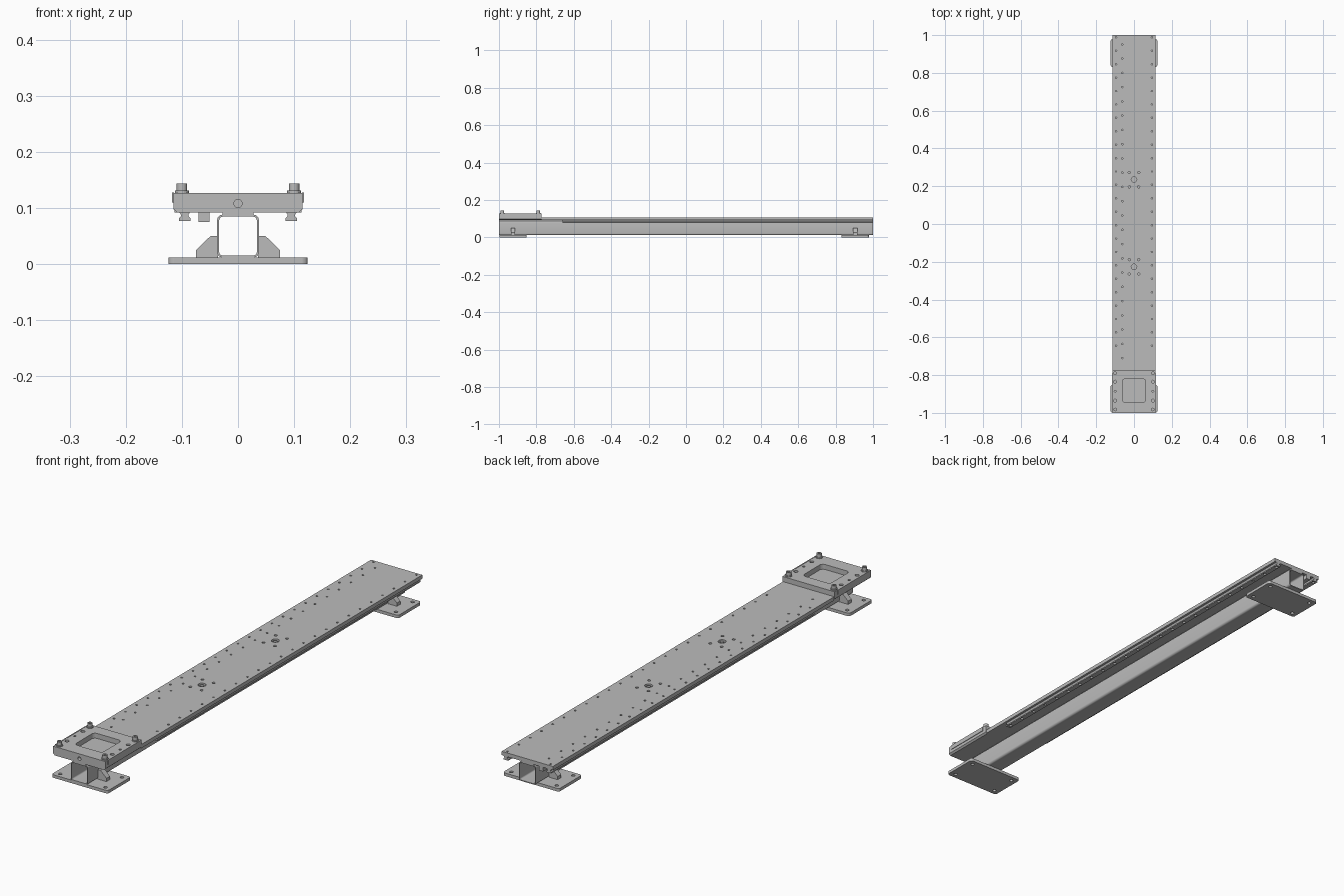
import bpy, bmesh
from math import pi, cos, sin
from mathutils import Matrix, Vector

if "Cube" in bpy.data.objects:
    bpy.data.objects.remove(bpy.data.objects["Cube"], do_unlink=True)

steel = bpy.data.materials.new("steel_grey")
steel.use_nodes = True
GREY = (0.5, 0.5, 0.5, 1)
steel.diffuse_color = GREY
steel.node_tree.nodes["Principled BSDF"].inputs["Base Color"].default_value = GREY


def finish(bm, name):
    bmesh.ops.recalc_face_normals(bm, faces=bm.faces)
    mesh = bpy.data.meshes.new(name)
    bm.to_mesh(mesh)
    bm.free()
    mesh.materials.append(steel)
    obj = bpy.data.objects.new(name, mesh)
    bpy.context.collection.objects.link(obj)
    return obj


def rounded(hx, hy, r, n=5):
    """Outline of a rounded rectangle centred on the origin."""
    pts = []
    for k, (sx, sy) in enumerate([(1, 1), (-1, 1), (-1, -1), (1, -1)]):
        for i in range(n + 1):
            a = (k + i / n) * pi / 2
            pts.append((sx * (hx - r) + r * cos(a), sy * (hy - r) + r * sin(a)))
    return pts


def extrude(name, pts, lo, hi, axis="Z"):
    """Extrude an outline along Z (points are x, y) or Y (points are x, z)."""
    bm = bmesh.new()
    at = (lambda p: (p[0], p[1], lo)) if axis == "Z" else (lambda p: (p[0], lo, p[1]))
    face = bm.faces.new([bm.verts.new(at(p)) for p in pts])
    out = bmesh.ops.extrude_face_region(bm, geom=[face])
    step = Vector((0, 0, hi - lo)) if axis == "Z" else Vector((0, hi - lo, 0))
    moved = [v for v in out["geom"] if isinstance(v, bmesh.types.BMVert)]
    bmesh.ops.translate(bm, verts=moved, vec=step)
    return finish(bm, name)


def box(name, x0, x1, y0, y1, z0, z1):
    return extrude(name, [(x0, y0), (x1, y0), (x1, y1), (x0, y1)], z0, z1)


def cylinders(name, items, z0, z1, sides=12):
    """Upright cylinders from a list of (x, y, radius)."""
    bm = bmesh.new()
    for x, y, r in items:
        bmesh.ops.create_cone(bm, cap_ends=True, segments=sides, radius1=r, radius2=r,
                              depth=z1 - z0, matrix=Matrix.Translation((x, y, (z0 + z1) / 2)))
    return finish(bm, name)


def cut(obj, cutter):
    """Subtract the cutter, then discard it."""
    mod = obj.modifiers.new("cut", "BOOLEAN")
    mod.operation, mod.solver, mod.object = "DIFFERENCE", "EXACT", cutter
    bpy.context.view_layer.objects.active = obj
    bpy.ops.object.modifier_apply(modifier=mod.name)
    bpy.data.objects.remove(cutter, do_unlink=True)


def smooth(obj):
    bpy.ops.object.select_all(action="DESELECT")
    obj.select_set(True)
    bpy.context.view_layer.objects.active = obj
    bpy.ops.object.shade_smooth_by_angle()


SIDES = (-1, 1)
DECK_Y, RAIL_Y = -0.772, -0.66

# Hollow square beam with open ends
beam = extrude("beam", rounded(0.037, 0.038, 0.009), -1, 1, "Y")
cut(beam, extrude("bore", rounded(0.0335, 0.0345, 0.006), -1.1, 1.1, "Y"))
for v in beam.data.vertices:
    v.co.z += 0.05
smooth(beam)
box("beam_spacer", -0.028, 0.028, -1, 1, 0.0875, 0.093)

# Feet with bolt holes and side gussets
for end, yc in (("front", -0.925), ("back", 0.905)):
    foot = extrude(end + "_foot", rounded(0.124, 0.073, 0.01), 0, 0.012)
    for v in foot.data.vertices:
        v.co.y += yc
    holes = [(sx * 0.1, yc + sy * 0.052, 0.007) for sx in SIDES for sy in SIDES]
    cut(foot, cylinders("foot_holes", holes, -0.01, 0.02))
    for s in SIDES:
        outline = [(0.036, 0.011), (0.075, 0.011), (0.075, 0.025), (0.049, 0.05), (0.036, 0.05)]
        extrude(f"{end}_gusset", [(s * x, z) for x, z in outline], yc - 0.011, yc + 0.011, "Y")

# Long deck with fastener rows and two centre ports
deck = box("deck", -0.113, 0.113, DECK_Y, 1, 0.092, 0.107)
rows = [(s * 0.095, -0.645 + i * 0.071, 0.004) for s in SIDES for i in range(24)]
rows += [(-0.062, -0.71 + i * 0.0755, 0.004) for i in range(23)]
for yc in (-0.227, 0.235):
    rows += [(sx * 0.025, yc + sy * 0.038, 0.006) for sx in SIDES for sy in SIDES]
    rows.append((0, yc, 0.015))
cut(deck, cylinders("deck_holes", rows, 0.098, 0.12))
for yc in (-0.227, 0.235):
    cylinders("port_plug", [(0, yc, 0.008)], 0.097, 0.105, 6)

# Guide rails with a waisted section and mounting holes below
for s in SIDES:
    half = [(0.0105, 0.077), (0.0105, 0.082), (0.0065, 0.085), (0.0065, 0.088), (0.0095, 0.0925)]
    section = half + [(-x, z) for x, z in reversed(half)]
    rail = extrude("guide_rail", [(x + s * 0.095, z) for x, z in section], RAIL_Y, 1, "Y")
    holes = [(s * 0.095, -0.645 + i * 0.071, 0.006) for i in range(24)]
    cut(rail, cylinders("rail_holes", holes, 0.07, 0.084))

# Drive rack strip
box("drive_rack", -0.07, -0.051, RAIL_Y, 1, 0.075, 0.0925)

# Thick mounting block with a pocket and holes
lower, upper = 0.092, 0.127
block = extrude("mount_block", [(-0.108, lower), (0.108, lower), (0.115, lower + 0.006), (0.115, upper),
                                (-0.115, upper), (-0.115, lower + 0.006)], -1, DECK_Y, "Y")
pocket = extrude("pocket", rounded(0.061, 0.062, 0.014), 0.107, 0.14)
for v in pocket.data.vertices:
    v.co.y -= 0.882
cut(block, pocket)
holes = [(s * 0.1, y, 0.008) for s in SIDES for y in (-0.835, -0.935)]
holes += [(s * 0.1, -0.885, 0.005) for s in SIDES]
cut(block, cylinders("block_holes", holes, 0.11, 0.14))
cut(block, extrude("front_hole", [(x, z + 0.108) for x, z in rounded(0.007, 0.007, 0.0065)],
                   -1.01, -0.985, "Y"))

# Side plates and corner bolts of the block
for s in SIDES:
    plate_x = sorted((s * 0.114, s * 0.1175))
    box("side_plate", *plate_x, -0.985, -0.79, 0.11, 0.128)
    for y in (-0.982, -0.79):
        cylinders("bolt_washer", [(s * 0.1, y, 0.0125)], 0.127, 0.131, 20)
        bolt = cylinders("corner_bolt", [(s * 0.1, y, 0.0095)], 0.13, 0.144, 20)
        cut(bolt, cylinders("socket", [(s * 0.1, y, 0.005)], 0.138, 0.15, 6))
        smooth(bolt)
